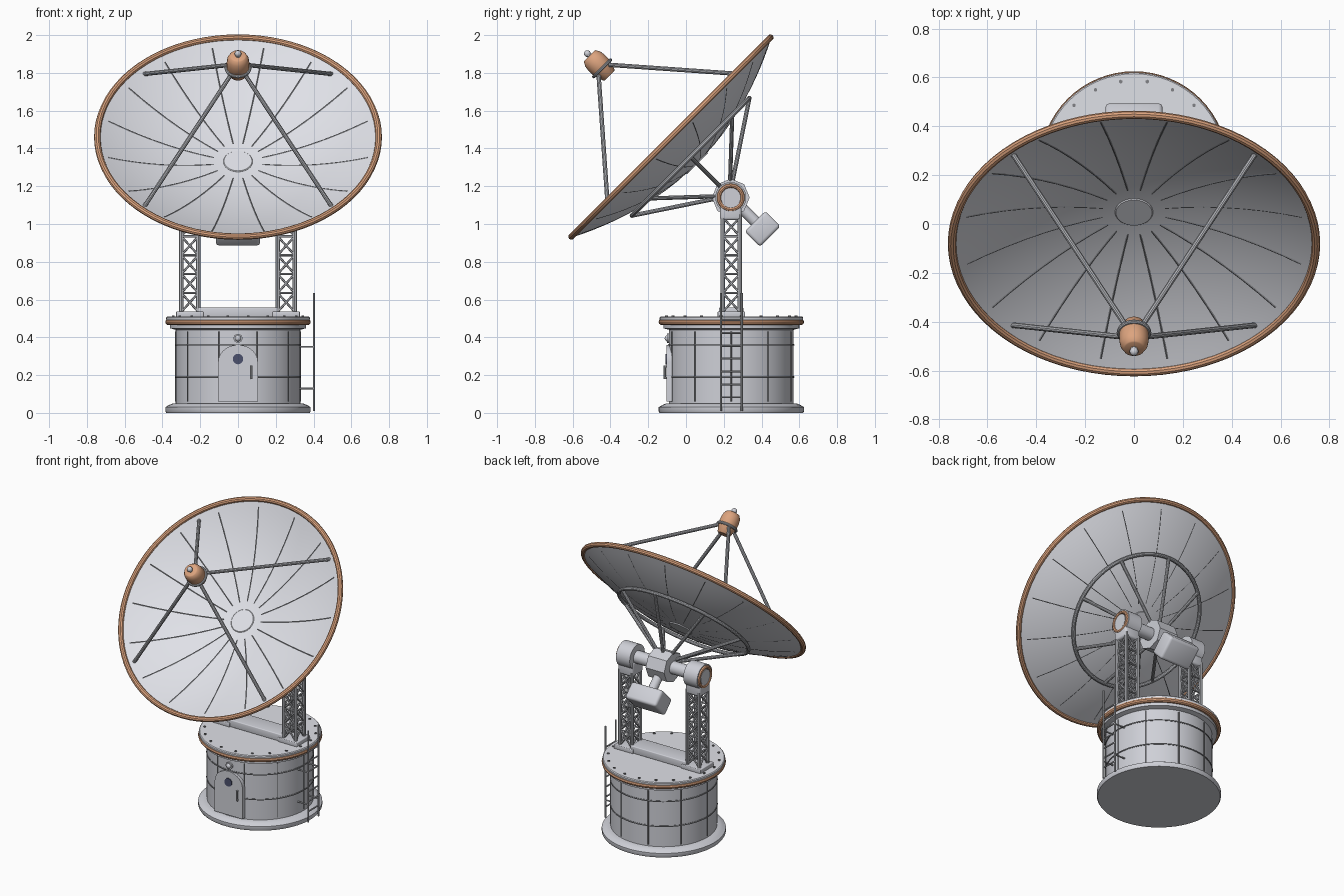
import bpy, bmesh, math
from mathutils import Matrix, Vector

if "Cube" in bpy.data.objects:
    bpy.data.objects.remove(bpy.data.objects["Cube"])

def material(name, c):
    m = bpy.data.materials.new(name)
    m.diffuse_color = (*c, 1)
    m.use_nodes = True
    m.node_tree.nodes["Principled BSDF"].inputs["Base Color"].default_value = m.diffuse_color
    return m

SHELL = material("shell_white", (0.74, 0.75, 0.80))
BODY = material("body_grey", (0.62, 0.63, 0.68))
STEEL = material("strut_steel", (0.48, 0.49, 0.52))
COPPER = material("copper_trim", (0.72, 0.37, 0.21))
DARK = material("seam_dark", (0.22, 0.225, 0.24))
GLASS = material("window_glass", (0.07, 0.08, 0.15))

# dish frame: local z is the pointing direction, tilted 45 degrees
DISH = Matrix.Translation((0, -0.08, 1.46)) @ Matrix.Rotation(math.radians(45), 4, 'X')
R, DEPTH = 0.745, 0.19
BASE = Matrix.Translation((0, 0.24, 0))
I = Matrix()

def finish(name, bm, mat, mtx=I, angle=35):
    bmesh.ops.recalc_face_normals(bm, faces=bm.faces)
    me = bpy.data.meshes.new(name)
    bm.to_mesh(me)
    bm.free()
    me.materials.append(mat)
    o = bpy.data.objects.new(name, me)
    bpy.context.collection.objects.link(o)
    o.matrix_world = mtx
    bpy.ops.object.select_all(action='DESELECT')
    o.select_set(True)
    bpy.context.view_layer.objects.active = o
    bpy.ops.object.shade_smooth_by_angle(angle=math.radians(angle))
    return o

def tube(bm, a, b, r, n=10, r2=None):
    a, b = Vector(a), Vector(b)
    d = b - a
    m = Matrix.Translation((a + b) / 2) @ d.to_track_quat('Z', 'Y').to_matrix().to_4x4()
    bmesh.ops.create_cone(bm, cap_ends=True, segments=n, radius1=r,
                          radius2=r if r2 is None else r2, depth=d.length, matrix=m)

def box(bm, c, s, bevel=0):
    m = Matrix.Translation(c) @ Matrix.Diagonal((*s, 1))
    vs = bmesh.ops.create_cube(bm, size=1, matrix=m)['verts']
    if bevel:
        es = list({e for v in vs for e in v.link_edges})
        bmesh.ops.bevel(bm, geom=es, offset=bevel, segments=3, affect='EDGES', profile=0.5)

def lathe(name, pts, mat, mtx=I, n=64, closed=False):
    bm = bmesh.new()
    rings = []
    for r, z in pts:
        if r < 1e-5:
            rings.append([bm.verts.new((0, 0, z))] * n)
        else:
            rings.append([bm.verts.new((r * math.cos(math.tau * i / n), r * math.sin(math.tau * i / n), z))
                          for i in range(n)])
    pairs = list(zip(rings, rings[1:])) + ([(rings[-1], rings[0])] if closed else [])
    for p, q in pairs:
        for i in range(n):
            j = (i + 1) % n
            vs = list(dict.fromkeys((p[i], p[j], q[j], q[i])))
            if len(vs) > 2:
                bm.faces.new(vs)
    return finish(name, bm, mat, mtx)

def torus(name, r, t, z, mat, mtx=I, n=64, k=10):
    pts = [(r + t * math.cos(math.tau * i / k), z + t * math.sin(math.tau * i / k)) for i in range(k)]
    return lathe(name, pts, mat, mtx, n, True)

def polar(r, a, z):
    return Vector((r * math.cos(a), r * math.sin(a), z))

def sheet(r):
    return -DEPTH * (1 - (r / R) ** 2)

# ---- round base building
lathe("base_flange", [(0, 0), (.38, 0), (.385, .008), (.385, .03), (.365, .042), (.345, .05), (0, .05)], BODY, BASE)
lathe("base_wall", [(0, .03), (.33, .03), (.33, .44), (.36, .448), (.36, .475), (0, .475)], BODY, BASE)
torus("deck_trim", .369, .016, .481, COPPER, BASE)
lathe("deck", [(0, .48), (.372, .48), (.38, .494), (.38, .505), (.375, .51), (0, .51)], SHELL, BASE)
for i, z in enumerate((.19, .36)):
    torus(f"wall_band_{i}", .33, .005, z, DARK, BASE, 64, 6)
bm = bmesh.new()
for i in range(10):
    a = math.tau * i / 10
    tube(bm, polar(.33, a, .06), polar(.33, a, .43), .004, 6)
finish("wall_seams", bm, DARK, BASE)
bm = bmesh.new()
for i in range(20):
    a = math.tau * (i + .5) / 20
    tube(bm, polar(.347, a, .5), polar(.347, a, .516), .008, 6)
finish("deck_bolts", bm, DARK, BASE)

# ---- door with window, handle and lamp
bm = bmesh.new()
arch = [(-.105, .06), (.105, .06)] + [(.105 * math.cos(math.pi * i / 14), .27 + .09 * math.sin(math.pi * i / 14))
                                      for i in range(15)]
f = bm.faces.new([bm.verts.new((x, -.06, z)) for x, z in arch])
ext = bmesh.ops.extrude_face_region(bm, geom=[f])
bmesh.ops.translate(bm, vec=(0, -.042, 0), verts=[v for v in ext['geom'] if isinstance(v, bmesh.types.BMVert)])
finish("door", bm, BODY)
bm = bmesh.new()
tube(bm, (0, -.1, .285), (0, -.108, .285), .028, 12)
finish("door_window", bm, GLASS)
bm = bmesh.new()
tube(bm, (.072, -.113, .18), (.072, -.113, .25), .006, 8)
for z in (.185, .245):
    tube(bm, (.072, -.1, z), (.072, -.113, z), .005, 8)
finish("door_handle", bm, STEEL)
bm = bmesh.new()
tube(bm, (0, -.08, .395), (0, -.1, .395), .024, 16)
bmesh.ops.create_uvsphere(bm, u_segments=14, v_segments=8, radius=.017, matrix=Matrix.Translation((0, -.096, .395)))
finish("door_lamp", bm, BODY)

# ---- side ladder
bm = bmesh.new()
for y in (.185, .295):
    tube(bm, (.402, y, .01), (.402, y, .635), .006, 8)
    for z in (.13, .35):
        tube(bm, (.32, y, z), (.402, y, z), .005, 8)
for i in range(7):
    tube(bm, (.402, .185, .083 + i * .068), (.402, .295, .083 + i * .068), .005, 8)
finish("ladder", bm, STEEL)

# ---- deck beam and the two lattice towers
bm = bmesh.new()
box(bm, (0, .24, .533), (.42, .13, .05), .006)
finish("deck_beam", bm, BODY)
for side, s in (("left", -1), ("right", 1)):
    x0, h = s * .255, .045
    bm = bmesh.new()
    cs = [(x0 - h, .24 - h), (x0 + h, .24 - h), (x0 + h, .24 + h), (x0 - h, .24 + h)]
    cells, zb, dz = 5, .535, .1
    for k in range(4):
        (ax, ay), (bx, by) = cs[k], cs[(k + 1) % 4]
        tube(bm, (ax, ay, .52), (ax, ay, 1.05), .012, 8)
        for c in range(cells):
            z = zb + c * dz
            tube(bm, (ax, ay, z), (bx, by, z + dz), .006, 6)
            tube(bm, (bx, by, z), (ax, ay, z + dz), .006, 6)
            tube(bm, (ax, ay, z + dz), (bx, by, z + dz), .006, 6)
    finish(side + "_tower", bm, STEEL)
    bm = bmesh.new()
    box(bm, (x0, .24, .522), (.145, .145, .03), .005)
    finish(side + "_tower_foot", bm, BODY)
    # bearing housing on top of the tower
    bm = bmesh.new()
    box(bm, (x0, .237, 1.07), (.115, .115, .1), .015)
    tube(bm, (x0 - .052, .237, 1.14), (x0 + .052, .237, 1.14), .082, 32)
    finish(side + "_bearing", bm, BODY)
    face = Matrix.Translation((x0 + s * .052, .237, 1.14)) @ Matrix.Rotation(math.pi / 2, 4, 'Y')
    torus(side + "_bearing_ring", .063, .011, 0, COPPER, face, 32, 8)
    bm = bmesh.new()
    tube(bm, (x0, .237, 1.14), (x0 + s * .058, .237, 1.14), .05, 24)
    finish(side + "_bearing_cap", bm, BODY)

# ---- elevation axle, hub and counterweight
bm = bmesh.new()
tube(bm, (-.25, .237, 1.14), (.25, .237, 1.14), .042, 20)
finish("axle", bm, BODY)
bm = bmesh.new()
tube(bm, (-.07, .237, 1.14), (.07, .237, 1.14), .1, 8)
finish("hub", bm, BODY, angle=20)
HUB = -.45
bm = bmesh.new()
tube(bm, (0, 0, HUB), (0, 0, HUB - .2), .03, 16)
finish("counterweight_arm", bm, BODY, DISH)
bm = bmesh.new()
box(bm, (0, 0, HUB - .237), (.235, .155, .115), .018)
finish("counterweight", bm, BODY, DISH)

# ---- dish shell, rim, ribs
N = 14
front = [(R * i / N, sheet(R * i / N) + .005) for i in range(N + 1)]
back = [(r, z - .011) for r, z in reversed(front)]
lathe("dish_shell", front + back, SHELL, DISH, 80)
torus("dish_rim", R, .017, 0, COPPER, DISH, 80)
lathe("dish_centre_plate", [(0, -.178), (.074, -.178), (.078, -.182), (.078, -.2), (0, -.2)], SHELL, DISH, 32)
bm = bmesh.new()
for i in range(16):
    a = math.tau * (i + .5) / 16
    rs = [.13 + .57 * k / 7 for k in range(8)]
    for p, q in zip(rs, rs[1:]):
        tube(bm, polar(p, a, sheet(p)), polar(q, a, sheet(q)), .0075, 6)
finish("dish_ribs", bm, DARK, DISH)

# ---- support ring and struts behind the dish
torus("support_ring", .44, .012, -.148, STEEL, DISH)
bm = bmesh.new()
for i in range(8):
    a = math.tau * i / 8
    tube(bm, polar(.44, a, -.148), polar(.06, a, HUB + .05), .011, 10)
finish("support_struts", bm, STEEL, DISH)

# ---- feed unit on four legs
bm = bmesh.new()
for i in range(4):
    a = math.tau * (i + .5) / 4
    tube(bm, polar(.058, a, .5), polar(.7, a, sheet(.7)), .0115, 10)
finish("feed_legs", bm, STEEL, DISH)
lathe("feed_body", [(0, .46), (.036, .46), (.042, .465), (.056, .51), (.06, .52), (.06, .56), (.056, .585),
                    (.044, .607), (.038, .61), (0, .61)], COPPER, DISH, 28)
torus("feed_collar", .062, .009, .515, STEEL, DISH, 32)
bm = bmesh.new()
tube(bm, (0, 0, .6), (0, 0, .622), .014, 12)
bmesh.ops.create_uvsphere(bm, u_segments=14, v_segments=8, radius=.018, matrix=Matrix.Translation((0, 0, .625)))
finish("feed_tip", bm, BODY, DISH)
